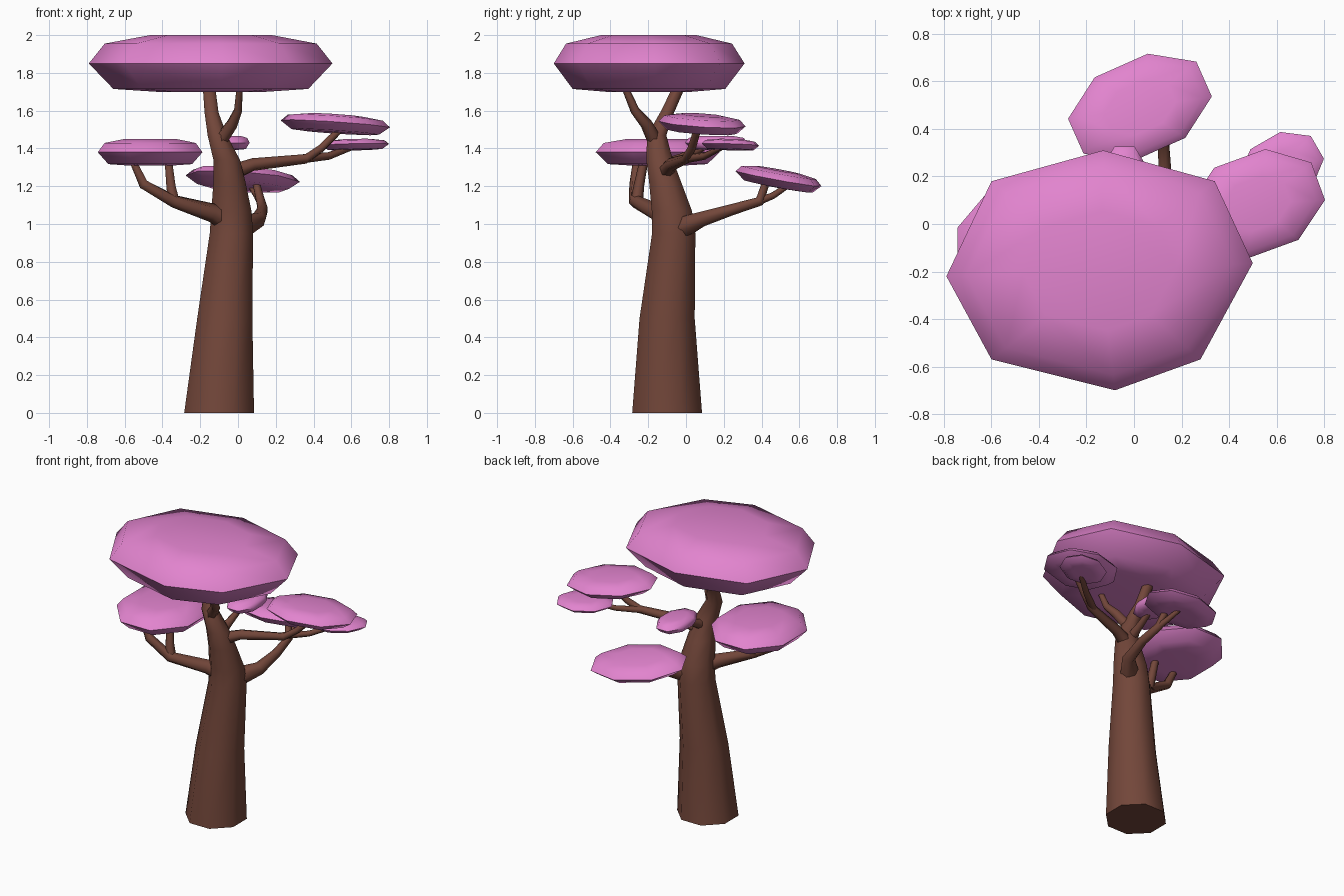
import bpy, bmesh, math
from mathutils import Vector

cube = bpy.data.objects.get("Cube")
if cube:
    bpy.data.objects.remove(cube)


def material(name, colour):
    mat = bpy.data.materials.new(name)
    mat.use_nodes = True
    mat.diffuse_color = colour
    mat.node_tree.nodes["Principled BSDF"].inputs["Base Color"].default_value = colour
    return mat


bark = material("bark_brown", (0.17, 0.062, 0.042, 1))
blossom = material("blossom_pink", (0.76, 0.23, 0.62, 1))


def loft(name, rings, mat, sharp):
    """Skin a stack of equal rings, cap both ends and shade smooth."""
    bm = bmesh.new()
    loops = [[bm.verts.new(p) for p in ring] for ring in rings]
    n = len(loops[0])
    for low, high in zip(loops, loops[1:]):
        for i in range(n):
            j = (i + 1) % n
            bm.faces.new((low[i], low[j], high[j], high[i]))
    bm.faces.new(loops[0][::-1])
    bm.faces.new(loops[-1])
    bmesh.ops.recalc_face_normals(bm, faces=bm.faces)
    mesh = bpy.data.meshes.new(name)
    bm.to_mesh(mesh)
    bm.free()
    mesh.materials.append(mat)
    mesh.shade_smooth()
    mesh.set_sharp_from_angle(angle=math.radians(sharp))
    obj = bpy.data.objects.new(name, mesh)
    bpy.context.collection.objects.link(obj)


def limb(name, path, sides=6, upright=False):
    """Tapering tube along points given as x, y, z, radius."""
    pts = [Vector(p[:3]) for p in path]
    rings = []
    for i, (centre, p) in enumerate(zip(pts, path)):
        along = pts[min(i + 1, len(pts) - 1)] - pts[max(i - 1, 0)]
        if upright:
            along = Vector((0, 0, 1))
        turn = Vector((0, 0, 1)).rotation_difference(along.normalized())
        ring = []
        for k in range(sides):
            a = math.tau * (k + 0.5) / sides
            ring.append(centre + turn @ Vector((math.cos(a), math.sin(a), 0)) * p[3])
        rings.append(ring)
    loft(name, rings, bark, 70)


def canopy(name, centre, outline, half, slope=(0, 0)):
    """Flattened leaf cushion: rings of the outline, scaled and stacked."""
    c = Vector(centre)
    rings = []
    for scale, h in ((0.45, -1), (0.8, -0.9), (1, 0), (0.87, 0.7), (0.5, 1)):
        ring = []
        for x, y in outline:
            tilt = x * slope[0] + y * slope[1]
            ring.append(c + Vector((x * scale, y * scale, h * half + tilt * scale)))
        rings.append(ring)
    loft(name, rings, blossom, 65)


def oval(rx, ry, degrees=0):
    """Eight-sided oval, turned about z."""
    t = math.radians(degrees)
    pts = []
    for k in range(8):
        a = math.tau * (k + 0.5) / 8
        x, y = rx * math.cos(a), ry * math.sin(a)
        pts.append((x * math.cos(t) - y * math.sin(t), x * math.sin(t) + y * math.cos(t)))
    return pts


# Trunk, running on into the main upper bough
limb("trunk", [(-0.1, -0.1, 0, 0.2), (-0.07, -0.1, 0.5, 0.158),
               (-0.035, -0.065, 0.95, 0.124), (-0.035, -0.075, 1.07, 0.115),
               (-0.045, -0.11, 1.22, 0.092), (-0.06, -0.14, 1.34, 0.076),
               (-0.11, -0.155, 1.47, 0.055), (-0.14, -0.1, 1.59, 0.04),
               (-0.155, -0.03, 1.74, 0.035)], sides=8, upright=True)

# Boughs and their forks
limb("upper_front_bough", [(-0.1, -0.16, 1.43, 0.04), (-0.03, -0.21, 1.53, 0.032),
                           (0, -0.27, 1.6, 0.024), (0.01, -0.33, 1.74, 0.018)])
limb("left_bough", [(-0.06, -0.12, 1.26, 0.05), (0.08, -0.08, 1.315, 0.035),
                    (0.36, 0, 1.345, 0.026), (0.44, 0.03, 1.4, 0.022),
                    (0.54, 0.06, 1.5, 0.02)])
limb("left_bough_fork", [(0.34, 0, 1.345, 0.024), (0.48, 0.1, 1.36, 0.02),
                         (0.64, 0.22, 1.42, 0.014)])
limb("right_bough", [(-0.03, -0.08, 1.01, 0.07), (-0.14, -0.15, 1.06, 0.05),
                     (-0.34, -0.27, 1.12, 0.035), (-0.5, -0.27, 1.21, 0.03),
                     (-0.56, -0.26, 1.34, 0.02)])
limb("right_bough_fork", [(-0.34, -0.26, 1.12, 0.034), (-0.355, -0.25, 1.2, 0.028),
                          (-0.37, -0.22, 1.35, 0.022)])
limb("back_bough", [(-0.01, -0.05, 0.97, 0.07), (0.11, 0.08, 1.025, 0.042),
                    (0.13, 0.24, 1.075, 0.03), (0.12, 0.39, 1.12, 0.026),
                    (0.09, 0.43, 1.24, 0.02)])
limb("back_bough_fork", [(0.12, 0.37, 1.115, 0.022), (0.1, 0.46, 1.15, 0.018),
                         (0.06, 0.55, 1.21, 0.014)])
limb("small_back_bough", [(-0.06, -0.13, 1.3, 0.04), (-0.05, -0.02, 1.35, 0.025),
                          (-0.04, 0.14, 1.43, 0.015)])

# Blossom canopies
crown_outline = [(0.48, 0.38), (0.64, 0.035), (0.42, -0.37), (0.06, -0.5),
                 (-0.46, -0.37), (-0.65, -0.02), (-0.46, 0.38), (0.01, 0.51)]
canopy("crown", (-0.14, -0.2, 1.85), crown_outline, 0.15)
canopy("left_canopy", (0.515, 0.085, 1.53), oval(0.3, 0.22, 20), 0.047, (-0.06, -0.05))
canopy("left_lower_canopy", (0.62, 0.235, 1.42), oval(0.19, 0.145, 30), 0.028, (0.03, -0.04))
canopy("right_canopy", (-0.465, -0.15, 1.38), oval(0.3, 0.355), 0.07)
canopy("back_canopy", (0.025, 0.49, 1.24), oval(0.32, 0.21, 24), 0.046, (-0.03, -0.17))
canopy("small_back_canopy", (-0.04, 0.16, 1.43), oval(0.18, 0.11, 90), 0.037)
